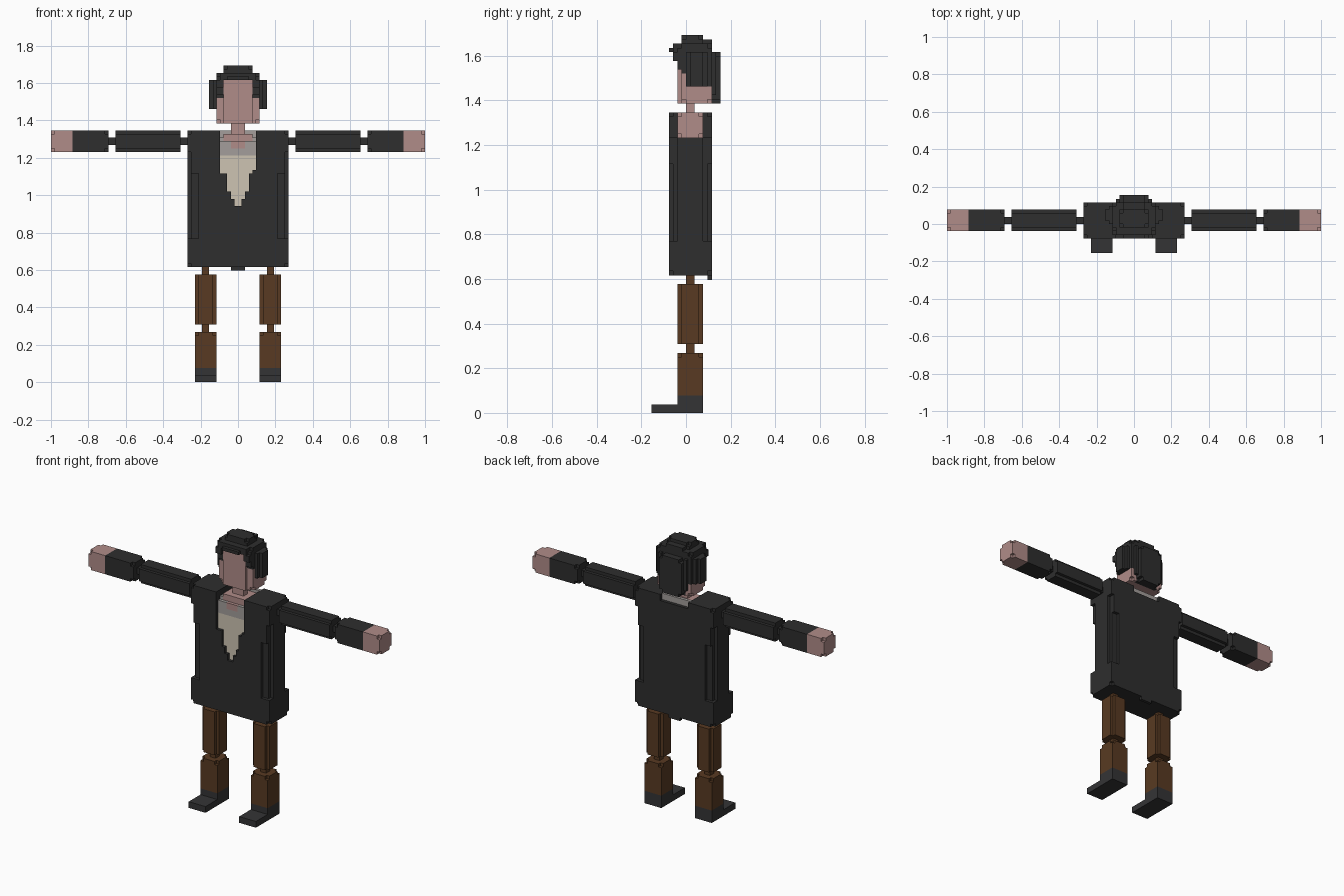
import bpy, bmesh, math
from itertools import product

if "Cube" in bpy.data.objects:
    bpy.data.objects.remove(bpy.data.objects["Cube"])

U = 1 / 52  # block size: the arm span is 104 blocks


def material(name, rgb):
    m = bpy.data.materials.new(name)
    lin = [(c / 255 / 12.92) if c < 11 else ((c / 255 + 0.055) / 1.055) ** 2.4 for c in rgb]
    m.diffuse_color = (*lin, 1)
    m.use_nodes = True
    m.node_tree.nodes["Principled BSDF"].inputs["Base Color"].default_value = m.diffuse_color
    return m


MATS = [material(*a) for a in (
    ("charcoal", (46, 46, 46)), ("skin", (176, 140, 137)), ("cream", (205, 195, 178)),
    ("collar_grey", (163, 158, 155)), ("brown", (88, 58, 34)), ("shoe_grey", (52, 52, 53)))]
DARK, SKIN, CREAM, GREY, BROWN, SHOE = range(6)


def box(x, y, z):
    return product(range(*x), range(*y), range(*z))


def fill(part, x, y, z, colour):
    for p in box(x, y, z):
        part[p] = colour


def clear(part, x, y, z):
    for p in box(x, y, z):
        part.pop(p, None)


def trim_corners(part, x, y, z):
    """Remove the eight corner blocks of a box."""
    for p in product(*[(a, b - 1) for a, b in (x, y, z)]):
        part.pop(p, None)


def round_bar(part, axis, x, y, z, colour):
    """Fill a box and remove its four edges running along one axis."""
    fill(part, x, y, z, colour)
    r = [x, y, z]
    for p in list(box(x, y, z)):
        if all(p[i] in (r[i][0], r[i][1] - 1) for i in range(3) if i != axis):
            part.pop(p, None)


def build(name, part, mirror=False):
    """Make a mesh from the exposed sides of the blocks."""
    if mirror:
        part = {(-p[0] - 1, p[1], p[2]): c for p, c in part.items()}
    bm, verts = bmesh.new(), {}

    def vert(q):
        if q not in verts:
            verts[q] = bm.verts.new([c * U for c in q])
        return verts[q]

    for p, colour in part.items():
        for axis in range(3):
            for side in (0, 1):
                n = list(p)
                n[axis] += 2 * side - 1
                if tuple(n) in part:
                    continue
                a, b = (axis + 1) % 3, (axis + 2) % 3
                loop = []
                for da, db in ((0, 0), (1, 0), (1, 1), (0, 1)):
                    q = list(p)
                    q[axis] += side
                    q[a] += da
                    q[b] += db
                    loop.append(vert(tuple(q)))
                f = bm.faces.new(loop if side else loop[::-1])
                f.material_index = colour
    bmesh.ops.dissolve_limit(bm, angle_limit=0.01, verts=bm.verts[:], edges=bm.edges[:],
                             delimit={'MATERIAL'})
    me = bpy.data.meshes.new(name)
    bm.to_mesh(me)
    bm.free()
    for m in MATS:
        me.materials.append(m)
    bpy.context.collection.objects.link(bpy.data.objects.new(name, me))


# Coat with stepped side recesses
coat = {}
fill(coat, (-14, 14), (-4, 6), (32, 70), DARK)
trim_corners(coat, (-14, 14), (-4, 6), (32, 70))
for x in ((-14, -13), (13, 14)):
    for y in ((-4, -2), (4, 6)):
        clear(coat, x, y, (40, 64))
for x in ((-13, -11), (11, 13)):
    for y in ((-4, -3), (5, 6)):
        clear(coat, x, y, (40, 58))
fill(coat, (-2, 2), (5, 6), (31, 32), DARK)
# Neck opening, collar and shirt
clear(coat, (-5, 5), (-4, 6), (68, 70))
fill(coat, (-5, 5), (-2, 5), (63, 68), GREY)
fill(coat, (-5, 5), (4, 5), (68, 70), GREY)
clear(coat, (-5, 5), (-4, -3), (59, 70))
fill(coat, (-5, 5), (-3, -2), (59, 63), CREAM)
fill(coat, (-5, 5), (-3, -2), (63, 67), GREY)
clear(coat, (-5, 5), (-3, -2), (67, 70))
for x0, x1, z0, z1 in ((-5, 4, 58, 61), (-3, 3, 53, 58), (-2, 2, 51, 53), (-1, 1, 49, 51)):
    clear(coat, (x0, x1), (-4, -3), (z0, z1))
    fill(coat, (x0, x1), (-3, -2), (z0, z1), CREAM)
# Skin at the base of the neck
fill(coat, (-2, 2), (-3, 3), (65, 67), SKIN)
fill(coat, (-4, 4), (-2, 4), (67, 69), SKIN)
build("coat", coat)

# Neck
neck = {}
fill(neck, (-2, 2), (0, 2), (69, 72), SKIN)
build("neck", neck)

# Head with hair
head = {}
fill(head, (-6, 6), (-1, 6), (72, 84), SKIN)
trim_corners(head, (-6, 6), (-1, 6), (72, 84))
fill(head, (-4, 4), (-2, 6), (72, 84), SKIN)
fill(head, (-6, 6), (-2, 6), (84, 86), DARK)
trim_corners(head, (-6, 6), (-2, 6), (82, 86))
fill(head, (-4, 4), (-1, 4), (86, 88), DARK)
trim_corners(head, (-4, 4), (-1, 4), (80, 88))
fill(head, (-3, 3), (4, 6), (86, 87), DARK)
fill(head, (-5, 5), (-3, -2), (84, 86), DARK)
fill(head, (-3, 3), (-4, -3), (84, 85), DARK)
for s in (0, 1):
    def sx(a, b):
        return (-b, -a) if s else (a, b)
    for y in range(-2, 6):  # hairline slopes down toward the back
        fill(head, sx(4, 6), (y, y + 1), (max(76, 80 - (y + 2)), 84), DARK)
    fill(head, sx(4, 6), (-3, -2), (82, 84), DARK)
    fill(head, sx(6, 7), (0, 5), (76, 84), DARK)
    fill(head, sx(7, 8), (1, 4), (76, 84), DARK)
    fill(head, sx(4, 5), (6, 7), (74, 84), DARK)
fill(head, (-4, 4), (5, 7), (72, 84), DARK)
fill(head, (-4, 4), (7, 8), (72, 84), DARK)
trim_corners(head, (-4, 4), (6, 8), (72, 84))
build("head_and_hair", head)

# Arms and legs on both sides
for side, flip in (("left", False), ("right", True)):
    arm_y, arm_z, pin_y, pin_z = (-2, 4), (64, 70), (0, 2), (66, 68)
    upper = {}
    round_bar(upper, 0, (16, 34), arm_y, arm_z, DARK)
    fill(upper, (14, 16), pin_y, pin_z, DARK)
    build(side + "_upper_arm", upper, flip)

    fore = {}
    fill(fore, (36, 46), arm_y, arm_z, DARK)
    fill(fore, (46, 52), arm_y, arm_z, SKIN)
    trim_corners(fore, (36, 52), arm_y, arm_z)
    fill(fore, (34, 36), pin_y, pin_z, DARK)
    build(side + "_forearm_and_hand", fore, flip)

    leg_x, leg_y, pin_x = (6, 12), (-2, 4), (8, 10)
    thigh = {}
    round_bar(thigh, 2, leg_x, leg_y, (16, 30), BROWN)
    fill(thigh, pin_x, pin_y, (30, 32), BROWN)
    build(side + "_thigh", thigh, flip)

    shin = {}
    fill(shin, leg_x, leg_y, (4, 14), BROWN)
    trim_corners(shin, leg_x, leg_y, (4, 14))
    fill(shin, leg_x, leg_y, (0, 4), SHOE)
    fill(shin, leg_x, leg_y, (4, 5), BROWN)
    fill(shin, leg_x, (-8, -2), (0, 2), SHOE)
    fill(shin, pin_x, pin_y, (14, 16), BROWN)
    build(side + "_shin_and_shoe", shin, flip)
